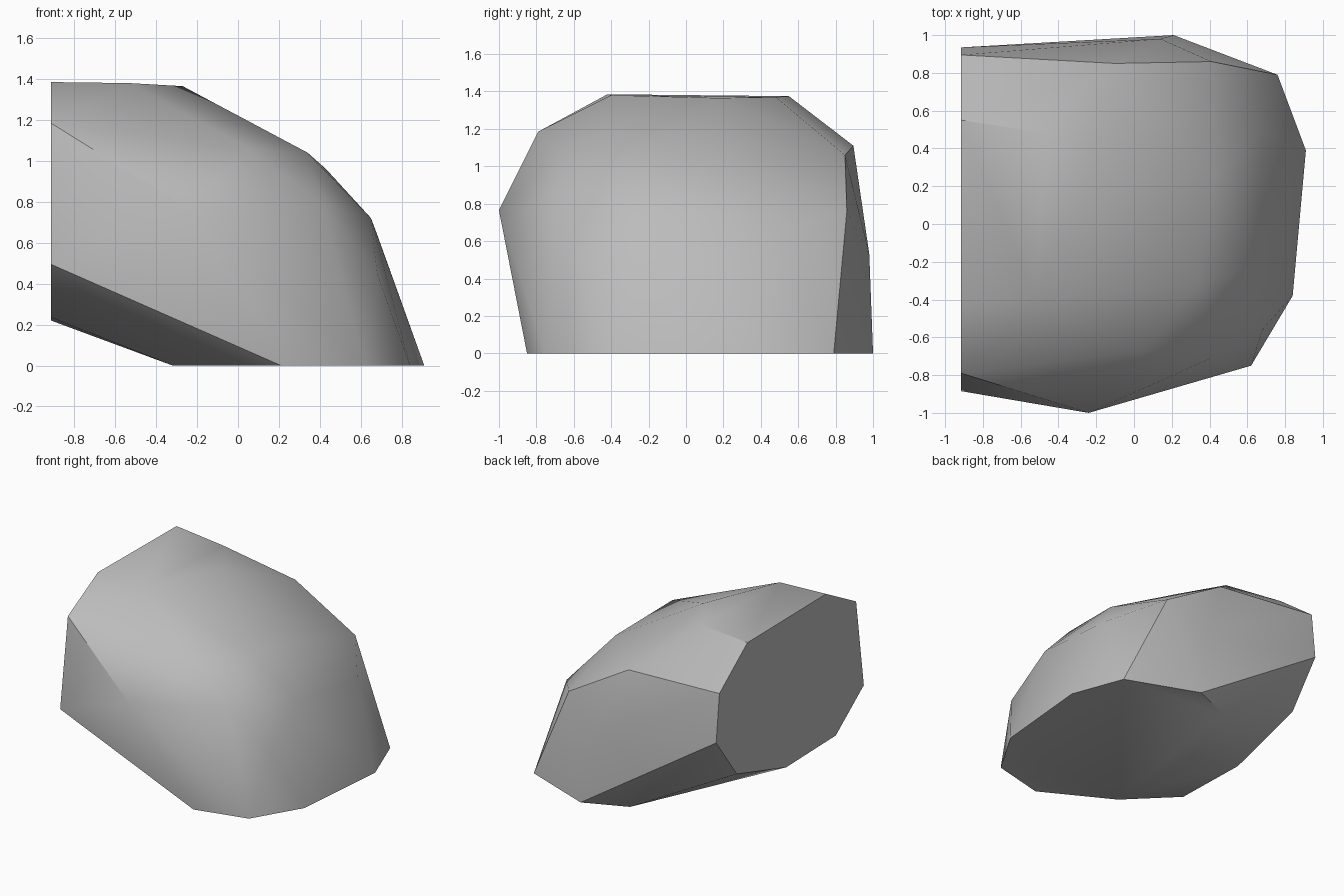
import bpy
import bmesh
from math import radians

# Remove the default cube only
default_cube = bpy.data.objects.get("Cube")
if default_cube:
    bpy.data.objects.remove(default_cube, do_unlink=True)


def make_material(name, colour):
    material = bpy.data.materials.new(name)
    material.use_nodes = True
    material.diffuse_color = colour
    shader = material.node_tree.nodes["Principled BSDF"]
    shader.inputs["Base Color"].default_value = colour
    return material


def make_hull(name, points, material, smooth_angle):
    """Wrap points in a faceted shell and soften its shallow edges."""
    bm = bmesh.new()
    for point in points:
        bm.verts.new(point)
    hull = bmesh.ops.convex_hull(bm, input=bm.verts[:])
    loose = [v for v in hull["geom_interior"] if isinstance(v, bmesh.types.BMVert)]
    bmesh.ops.delete(bm, geom=loose, context="VERTS")
    # Merge the triangles of each flat facet
    bmesh.ops.dissolve_limit(bm, angle_limit=radians(1.5),
                             verts=bm.verts[:], edges=bm.edges[:])
    bmesh.ops.recalc_face_normals(bm, faces=bm.faces[:])
    mesh = bpy.data.meshes.new(name)
    bm.to_mesh(mesh)
    bm.free()
    mesh.materials.append(material)
    rock = bpy.data.objects.new(name, mesh)
    bpy.context.collection.objects.link(rock)
    bpy.ops.object.select_all(action="DESELECT")
    rock.select_set(True)
    bpy.context.view_layer.objects.active = rock
    bpy.ops.object.shade_smooth_by_angle(angle=radians(smooth_angle))
    return rock


# Flat split face on one end, as (y, z)
split_x = -0.915
split_face = [(-.42, 1.385), (.55, 1.375), (.895, 1.11), (.935, .74), (.68, .4),
              (.07, .22), (-.54, .235), (-.885, .495), (-.79, 1.185)]

# Flat footprint on the ground, as (x, y)
footprint = [(.91, .39), (.76, .79), (.21, 1), (-.12, .86), (-.32, .25),
             (-.32, -.56), (.21, -.85), (.62, -.75), (.84, -.38)]

# Crown and shoulder corners of the boulder
crown = [(-.53, -.4, 1.38), (-.46, .48, 1.37), (-.27, .17, 1.365),
         (.34, -.32, 1.04), (.43, .25, .96), (.05, -.67, 1.06)]
shoulders = [(-.24, -1, .765), (.41, -.71, .79), (.68, -.56, .45),
             (.65, -.22, .72), (.68, .5, .64), (.41, .86, .76),
             (-.1, .85, 1.06), (.14, .98, .53)]

stone_grey = make_material("stone_grey", (.5, .5, .5, 1))
corners = [(split_x, y, z) for y, z in split_face]
corners += [(x, y, 0) for x, y in footprint]
make_hull("boulder", corners + crown + shoulders, stone_grey, 35)
